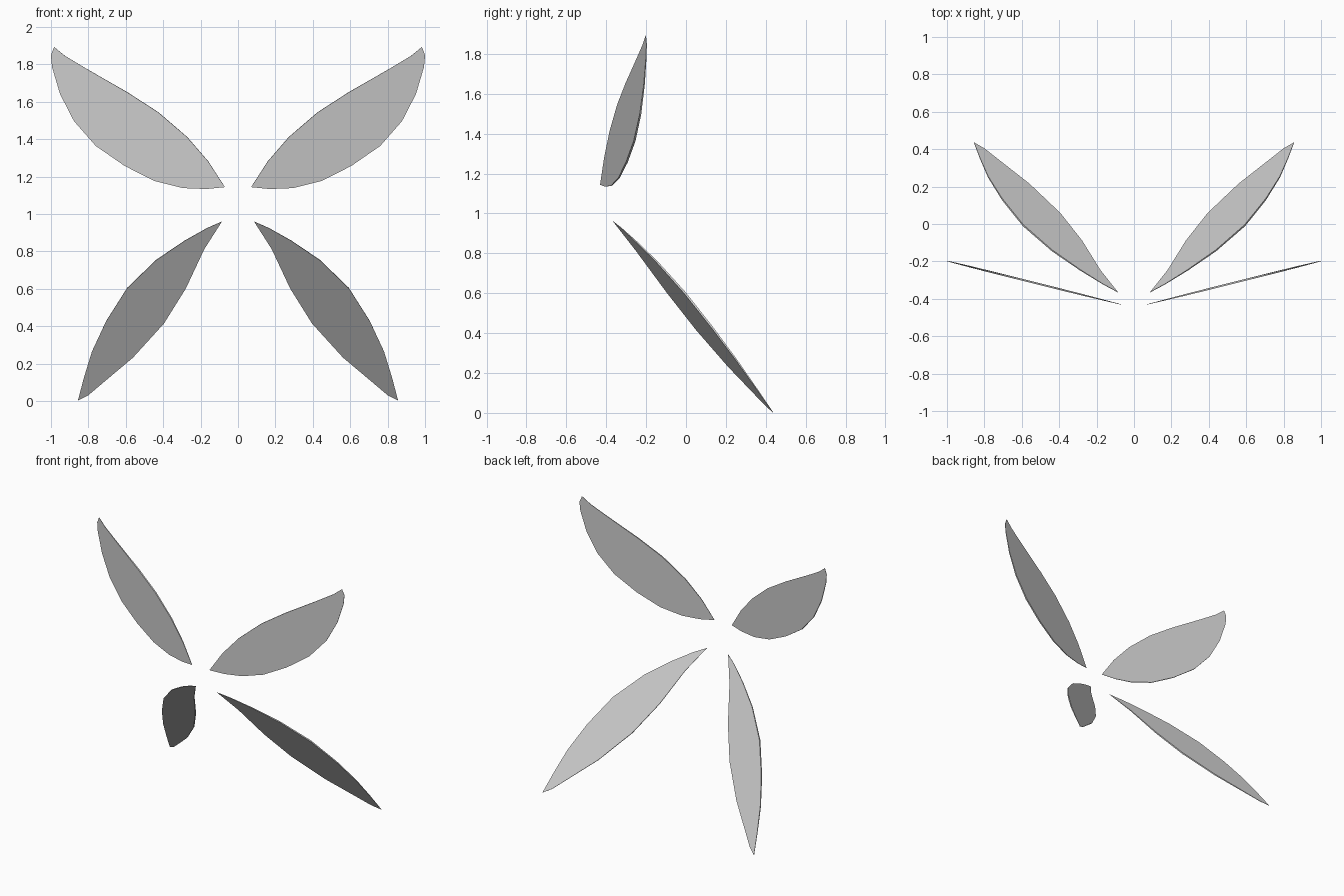
import bpy
import bmesh
import math
from mathutils import Vector

cube = bpy.data.objects.get("Cube")
if cube:
    bpy.data.objects.remove(cube, do_unlink=True)

# One pale grey for every blade
grey = bpy.data.materials.new("pale grey")
colour = (0.6, 0.6, 0.6, 1.0)
grey.use_nodes = True
grey.diffuse_color = colour
grey.node_tree.nodes["Principled BSDF"].inputs["Base Color"].default_value = colour

# Outlines as (x, z), running from the root along one edge to the tip and back
UPPER = [(.07, 1.144), (.17, 1.134), (.294, 1.139), (.443, 1.176), (.604, 1.257),
         (.759, 1.364), (.876, 1.497), (.951, 1.642), (.994, 1.786), (1.0, 1.85),
         (.983, 1.893), (.924, 1.845), (.807, 1.775), (.593, 1.652), (.427, 1.545),
         (.272, 1.412), (.16, 1.283)]
LOWER = [(.086, .96), (.166, .925), (.288, .856), (.438, .754), (.593, .604),
         (.705, .428), (.78, .267), (.823, .128), (.856, .003), (.80, .032),
         (.72, .10), (.56, .235), (.395, .417), (.278, .604), (.18, .813)]


def wing(name, outline, tip, plane, side):
    """Thin leaf lying in y = a + b*x + c*z, thinning towards root and tip."""
    a, b, c = plane
    normal = Vector((-b, 1, -c)).normalized()
    pts = [Vector((x, a + b * x + c * z, z)) for x, z in outline]
    axis = pts[tip] - pts[0]
    bm = bmesh.new()
    skins = []
    for sign in (-1, 1):
        skin = []
        for p in pts:
            t = min(max((p - pts[0]).dot(axis) / axis.length_squared, 0), 1)
            q = p + normal * sign * (0.001 + 0.004 * math.sin(math.pi * t))
            skin.append(bm.verts.new((q.x * side, q.y, max(q.z, 0))))
        bm.faces.new(skin)
        skins.append(skin)
    # Narrow rim joining the two skins
    front, back = skins
    for i in range(len(pts)):
        j = (i + 1) % len(pts)
        bm.faces.new((front[i], front[j], back[j], back[i]))
    bmesh.ops.recalc_face_normals(bm, faces=bm.faces)
    mesh = bpy.data.meshes.new(name)
    bm.to_mesh(mesh)
    bm.free()
    mesh.materials.append(grey)
    obj = bpy.data.objects.new(name, mesh)
    bpy.context.collection.objects.link(obj)


# Upper pair sweeps gently back, lower pair slopes steeply back and down
for label, side in (("left", 1), ("right", -1)):
    wing("upper_wing_" + label, UPPER, 10, (-.4475, .25, 0), side)
    wing("lower_wing_" + label, LOWER, 8, (.207, .27, -.62), side)
